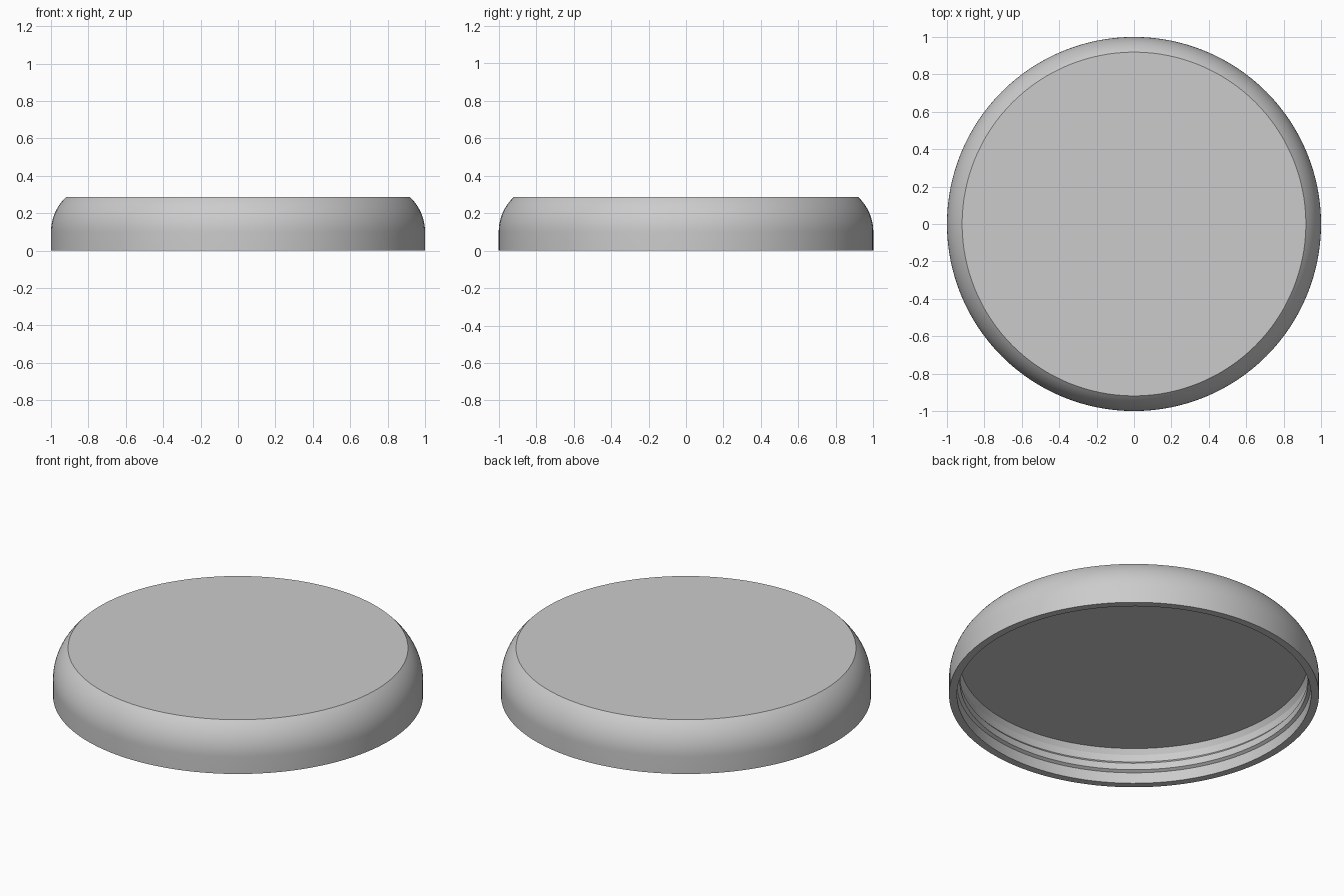
import bpy
import bmesh
import math

cube = bpy.data.objects.get("Cube")
if cube:
    bpy.data.objects.remove(cube, do_unlink=True)

SEGMENTS = 128

# Plain grey finish
grey = bpy.data.materials.new("light_grey")
grey.use_nodes = True
colour = (0.6, 0.6, 0.6, 1.0)
grey.diffuse_color = colour
grey.node_tree.nodes["Principled BSDF"].inputs["Base Color"].default_value = colour


def shoulder(radius, base, height, steps=12):
    """Rounded outer shoulder, from the straight skirt up to the flat top."""
    sweep = math.asin(height / radius)
    return [(1 - radius + radius * math.cos(sweep * i / steps),
             base + radius * math.sin(sweep * i / steps)) for i in range(steps + 1)]


def lathe(name, profile, material):
    """Turn an (r, z) profile around z and cap both of its ends."""
    bm = bmesh.new()
    rings = []
    for r, z in profile:
        angles = [2 * math.pi * i / SEGMENTS for i in range(SEGMENTS)]
        rings.append([bm.verts.new((r * math.cos(a), r * math.sin(a), z)) for a in angles])
    for low, high in zip(rings, rings[1:]):
        for i in range(SEGMENTS):
            j = (i + 1) % SEGMENTS
            bm.faces.new((low[i], low[j], high[j], high[i]))
    bm.faces.new(rings[0])
    bm.faces.new(rings[-1])
    bmesh.ops.recalc_face_normals(bm, faces=bm.faces)
    mesh = bpy.data.meshes.new(name)
    bm.to_mesh(mesh)
    bm.free()
    mesh.materials.append(material)
    obj = bpy.data.objects.new(name, mesh)
    bpy.context.collection.objects.link(obj)
    bpy.ops.object.select_all(action="DESELECT")
    obj.select_set(True)
    bpy.context.view_layer.objects.active = obj
    bpy.ops.object.shade_smooth_by_angle(angle=math.radians(25))
    return obj


# Hollow underside: ceiling, recess, locking bead, inner rim
inside = [(0.94, 0.207), (0.955, 0.175), (0.955, 0.132), (0.94, 0.115),
          (0.94, 0.075), (0.957, 0.065), (0.957, 0.0)]
# Outer skirt and rounded shoulder
outside = [(1.0, 0.0)] + shoulder(0.254, 0.1, 0.186)

lathe("jar_lid", inside + outside, grey)
